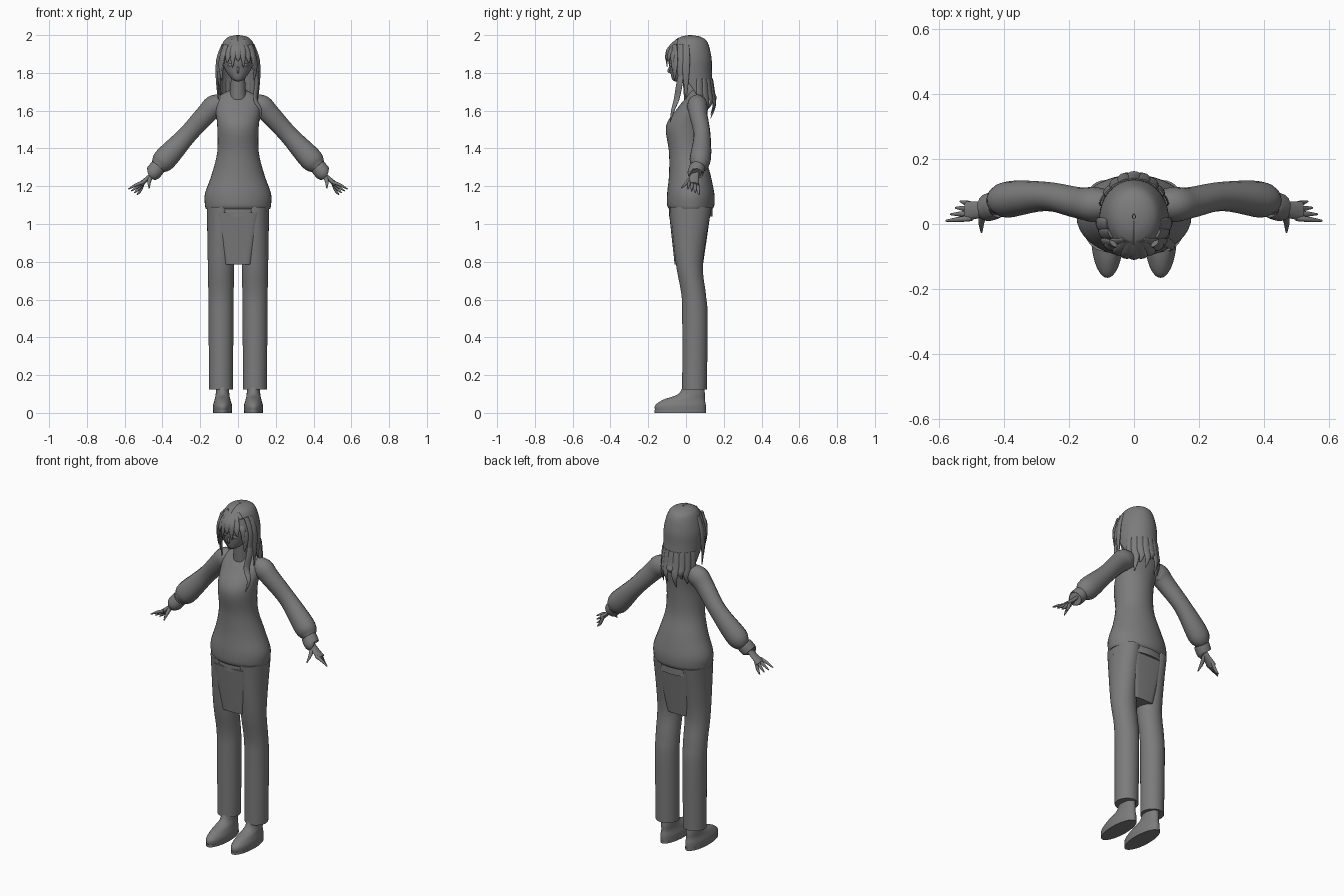
import bpy, bmesh, math
from mathutils import Vector

cube = bpy.data.objects.get("Cube")
if cube:
    bpy.data.objects.remove(cube)

colour = (0.2, 0.2, 0.2, 1)
grey = bpy.data.materials.new("plain_grey")
grey.use_nodes = True
grey.diffuse_color = colour
grey.node_tree.nodes["Principled BSDF"].inputs["Base Color"].default_value = colour


def spline(rows, steps=5):
    """Smooth curve through rows of any length."""
    padded = [rows[0], *rows, rows[-1]]
    result = []
    for before, start, end, after in zip(padded, padded[1:], padded[2:], padded[3:]):
        for step in range(steps):
            t = step / steps
            row = []
            for a, b, c, d in zip(before, start, end, after):
                enter, leave = (c - a) / 2, (d - b) / 2
                bend = b - c
                row.append(b + t * (enter + t * (-3 * bend - 2 * enter - leave
                                                 + t * (2 * bend + enter + leave))))
            result.append(row)
    return result + [list(rows[-1])]


def skin(name, rings, closed=True):
    """Bridge equal rings of points into a smooth surface with sharp creases."""
    bm = bmesh.new()
    loops = [[bm.verts.new(point) for point in ring] for ring in rings]
    count = len(loops[0])
    for lower, upper in zip(loops, loops[1:]):
        for i in range(count if closed else count - 1):
            j = (i + 1) % count
            bm.faces.new((lower[i], lower[j], upper[j], upper[i]))
    if closed:
        bm.faces.new(loops[0])
        bm.faces.new(loops[-1])
    bmesh.ops.recalc_face_normals(bm, faces=bm.faces)
    mesh = bpy.data.meshes.new(name)
    bm.to_mesh(mesh)
    bm.free()
    for face in mesh.polygons:
        face.use_smooth = True
    mesh.set_sharp_from_angle(angle=math.radians(50))
    mesh.materials.append(grey)
    obj = bpy.data.objects.new(name, mesh)
    bpy.context.collection.objects.link(obj)
    return obj


def circle(count):
    angles = [math.tau * i / count for i in range(count)]
    return [(math.cos(angle), math.sin(angle)) for angle in angles]


def loft(name, rows, centre=0, boxy=1):
    """Stack of level ovals: height, half width, front y, back y."""
    def corner(value):
        return math.copysign(abs(value) ** boxy, value)

    skin(name, [[(centre + width * corner(c),
                  (front + back) / 2 + (back - front) / 2 * corner(s), z)
                 for c, s in circle(36)]
                for z, width, front, back in spline(rows)])


def tube(name, rows, facing=None, flat=1, steps=5):
    """Oval tube along x, y, z, radius; without a facing it faces off the head."""
    rows = spline(rows, steps)
    points = [Vector(row[:3]) for row in rows]
    rings = []
    for i, point in enumerate(points):
        along = points[min(i + 1, len(points) - 1)] - points[max(i - 1, 0)]
        outward = Vector(facing) if facing else Vector((point.x, point.y - .02, .02))
        side = along.cross(outward).normalized()
        up = side.cross(along).normalized()
        radius = rows[i][3]
        rings.append([point + radius * (side * c + up * flat * s) for c, s in circle(16)])
    skin(name, rings)


def lock(name, points, width):
    """Flattened hair lock that swells, then narrows to a tip."""
    path = spline(points)
    rows = []
    for i, point in enumerate(path):
        t = i / (len(path) - 1)
        rows.append((*point, width * (math.sin(math.pi * (1 + 3 * t) / 4) + .05)))
    tube(name, rows, flat=.45, steps=1)


# Sweater body with its folded hem, and the shirt below
loft("sweater_body", [
    (1.08, .17, -.09, .14), (1.1, .175, -.1, .15), (1.16, .175, -.1, .15),
    (1.26, .14, -.09, .13), (1.38, .11, -.09, .1), (1.52, .11, -.105, .1),
    (1.62, .12, -.04, .11), (1.67, .11, 0, .11), (1.71, .04, .02, .09)])
loft("shirt_hem", [(1.04, .165, -.09, .14), (1.1, .165, -.09, .14)])
loft("lower_panel", [(.785, .07, -.06, .09), (1.06, .12, -.09, .13)], boxy=.35)

# Neck and face
loft("neck", [(1.66, .045, -.01, .08), (1.8, .035, -.02, .06)])
loft("head", [(1.755, .01, -.06, -.03), (1.77, .035, -.075, .01), (1.82, .07, -.085, .07),
              (1.88, .08, -.09, .1), (1.96, .04, -.03, .07)])
tube("nose", [(0, -.08, 1.84, .004), (0, -.092, 1.81, .006), (0, -.08, 1.8, .003)],
     facing=(0, -1, 0))

for sign, side in ((1, "left"), (-1, "right")):
    def mirrored(rows):
        return [(sign * x, *rest) for x, *rest in rows]

    # Eyes
    tube(side + "_eye", mirrored([(.02, -.085, 1.845, .003), (.035, -.083, 1.842, .009),
                                  (.055, -.07, 1.842, .003)]), facing=(0, -1, 0), flat=.5)

    # Puffed sleeve and cuff
    tube(side + "_sleeve", mirrored([
        (.06, .06, 1.63, .045), (.12, .06, 1.625, .06), (.17, .065, 1.58, .054),
        (.27, .085, 1.47, .05), (.39, .075, 1.34, .062), (.43, .06, 1.3, .035)]),
        facing=(0, 1, 0), flat=.9)
    tube(side + "_cuff", mirrored([
        (.42, .06, 1.305, .035), (.425, .06, 1.3, .042), (.45, .05, 1.27, .042),
        (.455, .05, 1.265, .035)]), facing=(0, 1, 0))

    # Hand with fanned fingers
    away = (sign, 0, 1)
    tube(side + "_palm", mirrored([(.435, .05, 1.29, .022), (.465, .045, 1.255, .024),
                                   (.515, .04, 1.21, .03)]), facing=away, flat=.45)
    for i, finger in enumerate(("index", "middle", "ring", "little")):
        root, tip = .018 + .014 * i, .01 + .02 * i
        reach, drop = .58 - .015 * i, 1.185 - .01 * i
        tube(f"{side}_{finger}_finger", mirrored([
            (.5, root, 1.222, .009), ((.5 + reach) / 2, (root + tip) / 2, drop + .022, .008),
            (reach, tip, drop, .003)]), facing=away)
    tube(side + "_thumb", mirrored([(.46, .04, 1.26, .012), (.47, .01, 1.225, .01),
                                    (.47, -.025, 1.19, .003)]), facing=away)

    # Straight trouser leg
    loft(side + "_trouser_leg", [
        (.125, .063, -.02, .11), (.5, .066, -.02, .115), (.63, .067, -.025, .105),
        (.8, .07, -.055, .09), (1.09, .075, -.085, .135)], centre=sign * .09)

    # Rounded shoe and flat sole
    loft(side + "_shoe", [(.01, .05, -.163, .105), (.04, .05, -.163, .105),
                          (.07, .042, -.12, .1), (.1, .036, -.04, .1),
                          (.15, .034, -.015, .095)], centre=sign * .082)
    loft(side + "_sole", [(0, .05, -.166, .107), (.014, .05, -.166, .107)],
         centre=sign * .082)

    # Locks framing the face
    for i in range(3):
        x, y, tip = .085 + .01 * i, -.06 + .03 * i, 1.76 - .05 * i
        lock(f"{side}_face_lock_{i + 1}", mirrored([
            (x * .75, y, 1.95), (x, y, 1.87), (x * 1.05, y, (1.87 + tip) / 2), (x, y, tip)]),
            width=.02)

# Hair shell: level arcs open at the face, wrapping round the back
shell = []
for z, width, front, back, spread in spline([
        (2, .005, .015, .03, 1), (1.99, .05, -.03, .08, 1), (1.96, .08, -.07, .115, 1),
        (1.88, .104, -.1, .135, .75), (1.8, .106, -.09, .137, .64),
        (1.68, .1, -.05, .145, .46)]):
    arc = [min(spread, 1) * math.pi * (i / 20 - 1) for i in range(41)]
    shell.append([(width * math.sin(angle),
                   (front + back) / 2 + (back - front) / 2 * math.cos(angle), z)
                  for angle in arc])
hair = skin("hair_shell", shell, closed=False)
thickness = hair.modifiers.new("thickness", "SOLIDIFY")
thickness.thickness = .01

# Ragged strands hanging below the shell
for i in range(9):
    angle = (i - 4) * .3
    tip = (1.64, 1.58, 1.61, 1.56)[i % 4]
    lock(f"back_strand_{i + 1}", [
        (.1 * math.sin(angle), .035 + depth * math.cos(angle), z)
        for depth, z in ((.1, 1.77), (.11, 1.69), (.12, (1.69 + tip) / 2), (.1, tip))],
        width=.021)

# Fringe sweeping down from the parting
for i in range(7):
    x = (i - 3) * .027
    front = -.104 + 5 * x * x
    tip = 1.84 + (.02 if i % 2 else -.01) - 3 * x * x
    lock(f"fringe_lock_{i + 1}", [(x * .3, -.05, 1.972), (x * .75, front + .012, 1.925),
                                  (x, front, 1.885), (x * 1.08, front, tip)], width=.019)

# Long lock resting on the left of the chest
lock("long_chest_lock", [(.095, -.02, 1.83), (.1, -.035, 1.74), (.092, -.05, 1.66),
                         (.12, -.07, 1.6), (.108, -.085, 1.535)], width=.018)
